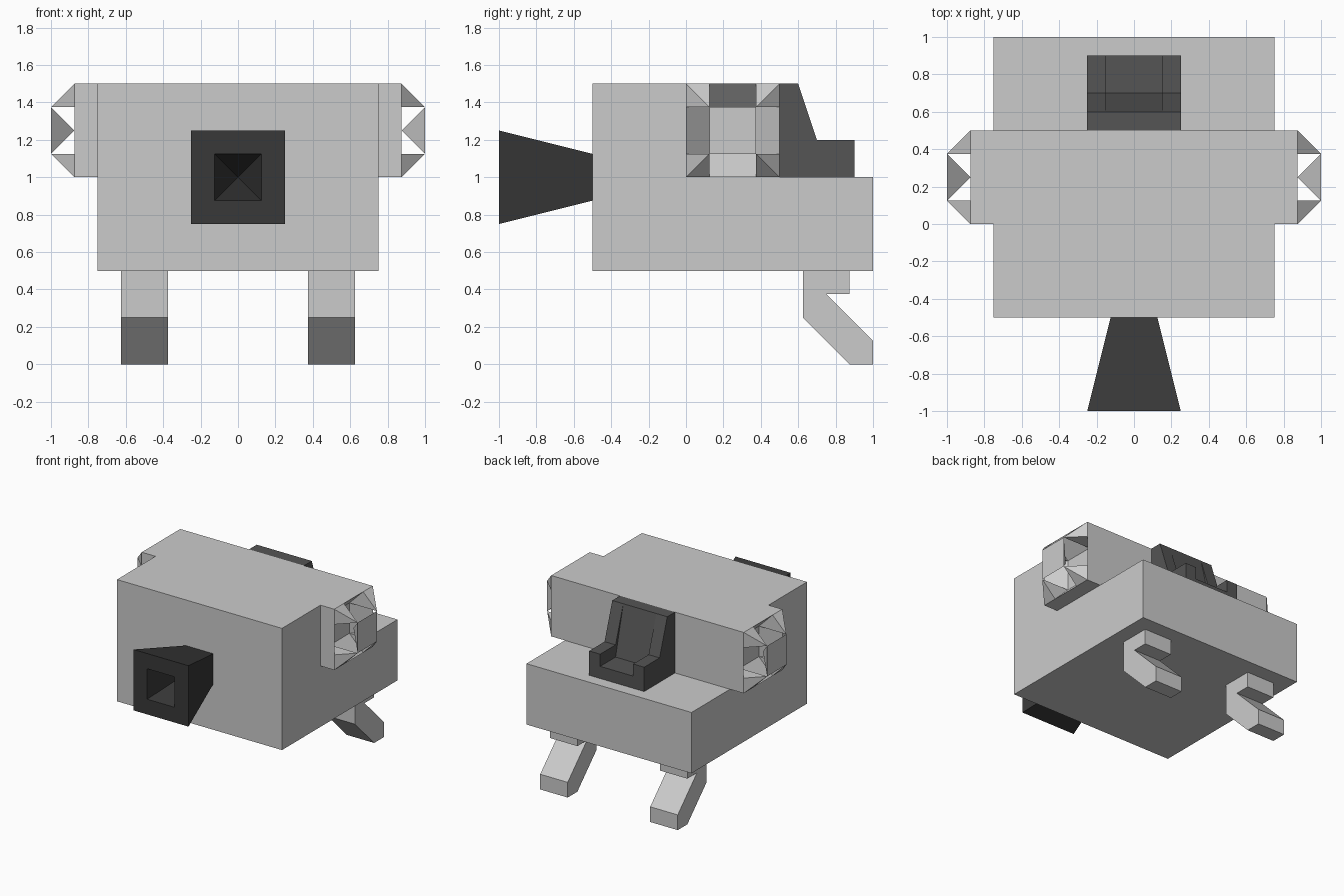
import bpy, bmesh
from mathutils import Matrix, Vector

if "Cube" in bpy.data.objects:
    bpy.data.objects.remove(bpy.data.objects["Cube"])


def material(name, v):
    m = bpy.data.materials.new(name)
    m.diffuse_color = (v, v, v, 1)
    m.use_nodes = True
    m.node_tree.nodes["Principled BSDF"].inputs["Base Color"].default_value = m.diffuse_color
    return m


def finish(name, bm, mat=None):
    bmesh.ops.remove_doubles(bm, verts=bm.verts, dist=1e-5)
    bmesh.ops.recalc_face_normals(bm, faces=bm.faces)
    mesh = bpy.data.meshes.new(name)
    bm.to_mesh(mesh)
    bm.free()
    ob = bpy.data.objects.new(name, mesh)
    bpy.context.collection.objects.link(ob)
    if mat:
        mesh.materials.append(mat)
    return ob


def add_profile(bm, profile, x0, x1):
    """Extrude a (y, z) outline from x0 to x1."""
    face = bm.faces.new([bm.verts.new((x0, y, z)) for y, z in profile])
    ext = bmesh.ops.extrude_face_region(bm, geom=[face], use_keep_orig=True)
    verts = [g for g in ext["geom"] if isinstance(g, bmesh.types.BMVert)]
    bmesh.ops.translate(bm, verts=verts, vec=(x1 - x0, 0, 0))


def add_face(bm, *points):
    bm.faces.new([bm.verts.new(p) for p in points])


def mirror_x(ob):
    m = ob.modifiers.new("Mirror", 'MIRROR')
    m.use_axis[0] = True


black = material("black", 0.04)
charcoal = material("charcoal", 0.09)

# Stepped hull
bm = bmesh.new()
add_profile(bm, [(-.5, .5), (1, .5), (1, 1), (.5, 1), (.5, 1.5), (-.5, 1.5)], -.75, .75)
finish("hull", bm)

# Bent rear legs
bm = bmesh.new()
add_profile(bm, [(.625, .5), (.875, .5), (.875, .375), (.75, .375),
                 (1, .125), (1, 0), (.875, 0), (.625, .25)], .375, .625)
mirror_x(finish("rear_legs", bm))

# Seat: two arm sides and a recessed middle
bm = bmesh.new()
side = [(.5, 1), (.9, 1), (.9, 1.2), (.7, 1.2), (.6, 1.5), (.5, 1.5)]
middle = [(.5, 1), (.9, 1), (.9, 1.1), (.7, 1.1), (.6, 1.5), (.5, 1.5)]
for prof, a, b in ((side, -.25, -.15), (middle, -.15, .15), (side, .15, .25)):
    part = bmesh.new()
    add_profile(part, prof, a, b)
    bmesh.ops.recalc_face_normals(part, faces=part.faces)
    tmp = bpy.data.meshes.new("tmp")
    part.to_mesh(tmp)
    part.free()
    bm.from_mesh(tmp)
    bpy.data.meshes.remove(tmp)
finish("seat", bm, charcoal)

# Flared front nozzle with a tapered bore
bm = bmesh.new()


def ring(y, r):
    return [bm.verts.new((sx * r, y, 1 + sz * r))
            for sx, sz in ((-1, -1), (1, -1), (1, 1), (-1, 1))]


back, lip, bore = ring(-.5, .125), ring(-1, .25), ring(-1, .125)
tip = bm.verts.new((0, -.51, 1))
bm.faces.new(back)
for i in range(4):
    j = (i + 1) % 4
    bm.faces.new((back[i], back[j], lip[j], lip[i]))
    bm.faces.new((lip[i], lip[j], bore[j], bore[i]))
    bm.faces.new((bore[i], bore[j], tip))
finish("nozzle", bm, black)

# Side thrusters: square rim, four corner spikes holding an inverted pyramid
bm = bmesh.new()
centre = Vector((0, .25, 1.25))
for k in range(4):
    rot = Matrix.Rotation(k * 1.5707963268, 3, 'X')

    def P(x, y, z):
        return centre + rot @ Vector((x, y, z))

    o, i = .25, .125
    corner, edge_y, edge_z = P(.875, o, o), P(.875, o, i), P(.875, i, o)
    peak, root = P(1, i, i), P(.75, i, i)
    edge_z2, corner2 = P(.875, -i, o), P(.875, -o, o)
    peak2, root2 = P(1, -i, i), P(.75, -i, i)
    # corner spike
    add_face(bm, corner, edge_y, peak)
    add_face(bm, corner, peak, edge_z)
    add_face(bm, edge_y, root, peak)
    add_face(bm, edge_z, peak, root)
    # trough, outer wall, pyramid side
    add_face(bm, edge_z, edge_z2, root2, root)
    add_face(bm, P(.75, o, o), corner, edge_z, edge_z2, corner2, P(.75, -o, o))
    add_face(bm, peak, peak2, P(.875, 0, 0))
for x, r in ((1, .125), (.75, .125)):
    add_face(bm, *[centre + Vector((x, sy * r, sz * r))
                   for sy, sz in ((-1, -1), (1, -1), (1, 1), (-1, 1))])
mirror_x(finish("side_thrusters", bm))
